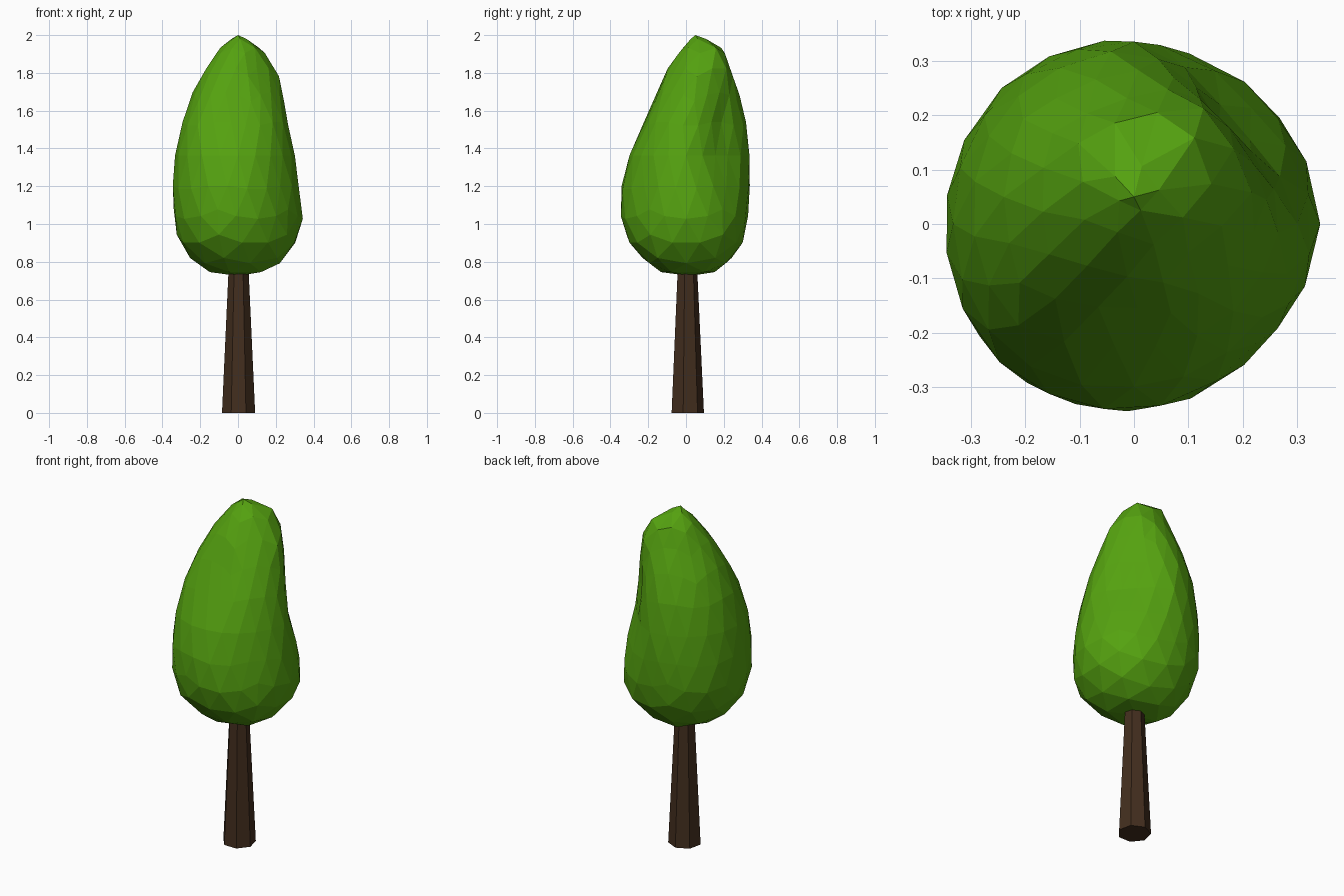
import bpy, bmesh, math

if "Cube" in bpy.data.objects:
    bpy.data.objects.remove(bpy.data.objects["Cube"])


def material(name, rgb):
    m = bpy.data.materials.new(name)
    m.diffuse_color = (*rgb, 1)
    m.use_nodes = True
    m.node_tree.nodes["Principled BSDF"].inputs["Base Color"].default_value = m.diffuse_color
    return m


def finish(bm, name, mat):
    bmesh.ops.recalc_face_normals(bm, faces=bm.faces)
    me = bpy.data.meshes.new(name)
    bm.to_mesh(me)
    bm.free()
    me.materials.append(mat)
    ob = bpy.data.objects.new(name, me)
    bpy.context.collection.objects.link(ob)
    return ob


# Crown outline: height, y of the ring centre, radii every 45 degrees from +x
RINGS = [
    (0.725, 0.02, [0.06] * 8),
    (0.74, 0.01, [0.14] * 8),
    (0.82, 0.00, [.26, .26, .25, .25, .25, .25, .23, .25]),
    (0.92, 0.00, [.315, .325, .305, .31, .315, .33, .31, .31]),
    (1.00, 0.00, [.34, .335, .32, .34, .33, .35, .34, .325]),
    (1.20, 0.00, [.325, .30, .335, .345, .343, .35, .338, .31]),
    (1.40, 0.00, [.29, .24, .33, .335, .325, .32, .285, .28]),
    (1.60, 0.04, [.25, .21, .27, .27, .28, .28, .22, .25]),
    (1.80, 0.06, [.21, .21, .18, .17, .19, .18, .17, .16]),
    (1.95, 0.08, [.11, .13, .10, .11, .08, .08, .09, .10]),
    (2.00, 0.05, [0.0] * 8),
]


def crown_point(n):
    z = 0.725 + 1.275 * (n.z + 1) / 2
    if n.z < -0.999:
        return (0, 0.02, z)
    a = (math.atan2(n.y, n.x) / (math.pi / 4)) % 8
    i, f = int(a) % 8, a % 1
    for lo, hi in zip(RINGS, RINGS[1:]):
        if z <= hi[0] + 1e-6:
            break
    t = min(1, (z - lo[0]) / (hi[0] - lo[0]))
    radius = [p + (q - p) * t for p, q in zip(lo[2], hi[2])]
    r = 1.015 * (radius[i] * (1 - f) + radius[(i + 1) % 8] * f)
    cy = lo[1] + (hi[1] - lo[1]) * t
    ang = math.atan2(n.y, n.x)
    return (r * math.cos(ang), cy + r * math.sin(ang), z)


# Faceted crown
bm = bmesh.new()
bmesh.ops.create_icosphere(bm, subdivisions=3, radius=1)
for v in bm.verts:
    v.co = crown_point(v.co.copy())
finish(bm, "crown", material("leaves", (0.09, 0.36, 0.005)))

# Tapered seven-sided trunk, running a little way into the crown
bm = bmesh.new()
bmesh.ops.create_cone(bm, cap_ends=True, segments=7, radius1=0.09,
                      radius2=0.05, depth=0.85)
for v in bm.verts:
    v.co.z += 0.425
trunk = finish(bm, "trunk", material("bark", (0.055, 0.027, 0.013)))
trunk.location = (0.003, 0.005, 0)
